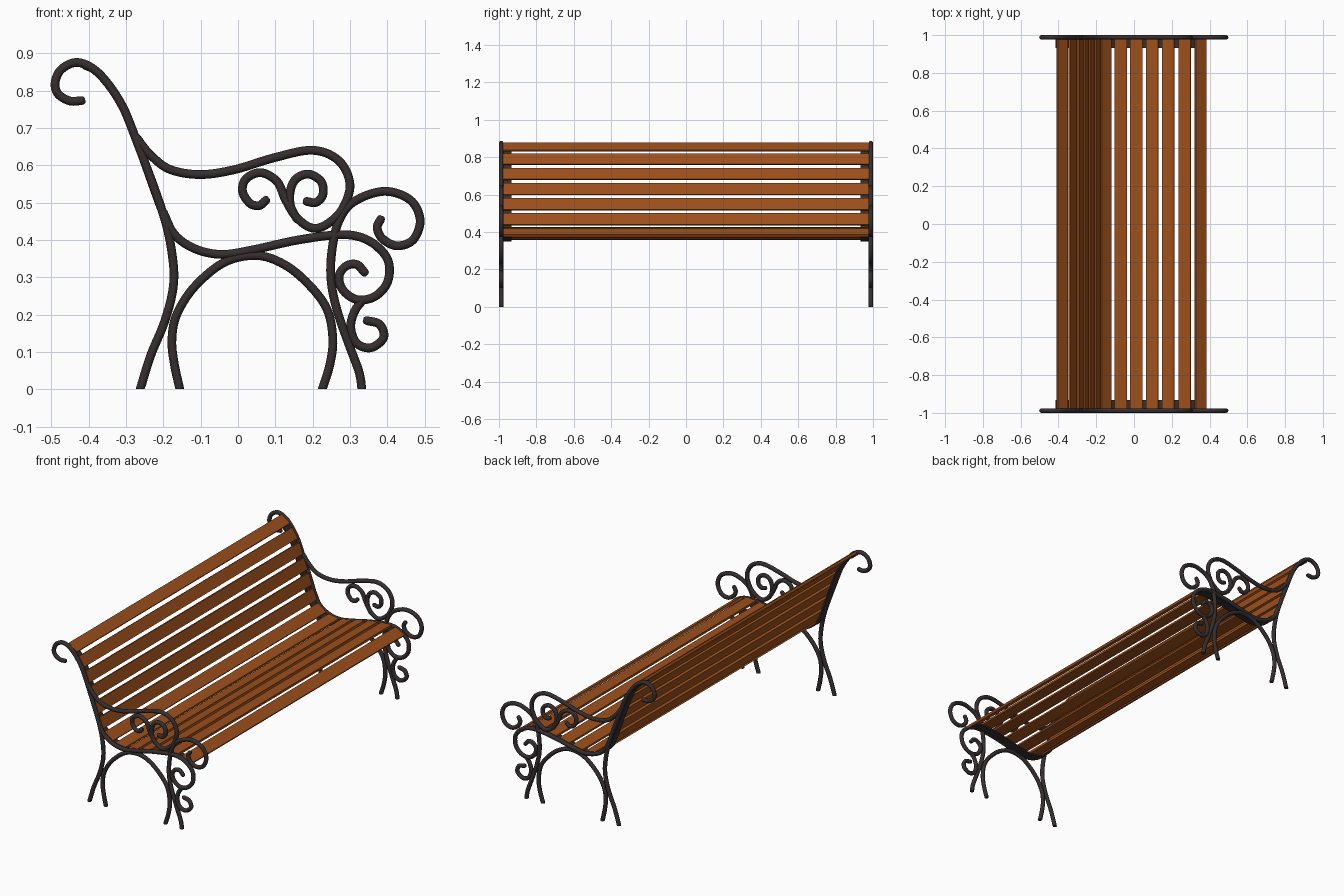
import bpy, bmesh, math
from mathutils import Vector

if "Cube" in bpy.data.objects:
    bpy.data.objects.remove(bpy.data.objects["Cube"])

def material(name, rgb):
    m = bpy.data.materials.new(name)
    m.diffuse_color = (*rgb, 1)
    m.use_nodes = True
    m.node_tree.nodes["Principled BSDF"].inputs["Base Color"].default_value = m.diffuse_color
    return m

IRON = material("dark iron", (0.036, 0.027, 0.028))
WOOD = material("brown wood", (0.335, 0.079, 0.011))
R, FRAME_Y, SLAT_HALF = 0.0117, 0.9883, 0.978

def smooth_path(flat, steps=7):
    """Catmull-Rom path through x,z points given in hundredths."""
    p = [Vector((flat[i], flat[i + 1])) / 100 for i in range(0, len(flat), 2)]
    p = [2 * p[0] - p[1]] + p + [2 * p[-1] - p[-2]]
    out = []
    for i in range(1, len(p) - 2):
        a, b, c, d = p[i - 1:i + 3]
        for k in range(steps):
            t = k / steps
            out.append(0.5 * (2 * b + (c - a) * t + (2 * a - 5 * b + 4 * c - d) * t * t
                              + (3 * b - a - 3 * c + d) * t ** 3))
    return out + [p[-2]]

def sweep(name, path, profile, y, mat, smooth):
    """Sweep a (normal, y) profile along an xz path, mirrored to the other end."""
    bm = bmesh.new()
    sizes = [1] * len(path)
    if smooth:  # rounded tips
        s = (path[0] - path[1]).normalized() * R
        e = (path[-1] - path[-2]).normalized() * R
        path = [path[0] + s * 0.85, path[0] + s * 0.5] + path + [path[-1] + e * 0.5, path[-1] + e * 0.85]
        sizes = [0.5, 0.86] + sizes + [0.86, 0.5]
    rings = []
    for i, p in enumerate(path):
        d = (path[min(i + 1, len(path) - 1)] - path[max(i - 1, 0)]).normalized()
        n = Vector((-d.y, d.x))
        rings.append([bm.verts.new((p.x + n.x * u * sizes[i], y + v * sizes[i],
                                    max(0, p.y + n.y * u * sizes[i])))
                      for u, v in profile])
    m = len(profile)
    for a, b in zip(rings, rings[1:]):
        for j in range(m):
            bm.faces.new((a[j], a[(j + 1) % m], b[(j + 1) % m], b[j]))
    bm.faces.new(rings[0])
    bm.faces.new(rings[-1])
    bmesh.ops.recalc_face_normals(bm, faces=bm.faces)
    me = bpy.data.meshes.new(name)
    bm.to_mesh(me)
    bm.free()
    me.materials.append(mat)
    ob = bpy.data.objects.new(name, me)
    bpy.context.collection.objects.link(ob)
    mod = ob.modifiers.new("other end", 'MIRROR')
    mod.use_axis = (False, True, False)
    mod.use_mirror_merge = False
    if smooth:
        bpy.ops.object.select_all(action='DESELECT')
        ob.select_set(True)
        bpy.context.view_layer.objects.active = ob
        bpy.ops.object.shade_smooth_by_angle(angle=math.radians(40))
    return ob

tube = [(R * math.cos(k * math.pi / 6), R * math.sin(k * math.pi / 6)) for k in range(12)]

# Wrought iron end frames
back = [-41.9, 77.3, -45, 77.2, -48.1, 79, -49, 82, -47.3, 85.7, -42.8, 87.5, -37.3, 84.6,
        -31.5, 76.8, -27.3, 66.9, -20, 46.8, -17.5, 35, -17.4, 27, -19.7, 18, -23.4, 9, -26.2, 0]
arm = [-27.3, 67.5, -23.6, 62.9, -18.3, 58.9, -10.2, 57.5, -1, 58.8, 9.7, 62, 20, 64, 27, 61.2,
       30, 54.8, 27.8, 48, 23.5, 44, 19.7, 43.2, 15.7, 46, 12.7, 50.8, 10.5, 55.6, 6.2, 58,
       2.2, 56.4, 1.2, 53, 3.2, 49.8, 5.7, 49.2, 7.5, 50.6]
arm_scroll = [15.8, 45.6, 14.1, 49, 14, 53, 15.5, 56.3, 18.9, 57.6, 22.3, 55.6, 22.7, 52,
              20.8, 50, 18.4, 50.3]
rail = [-20, 47.3, -17, 41.4, -11.5, 37.6, -4.3, 36.1, 4.3, 37.4, 16.3, 40, 28.4, 41.4,
        35.5, 39.5, 40.1, 34.7, 40.1, 28.8, 36.6, 24.8, 31.8, 24, 28, 26.7, 27.1, 30.4,
        29, 33, 31.8, 33.4, 33.9, 31.3]
arch = [-15.6, 0, -17.1, 7, -17.7, 13.3, -16.4, 20, -11.6, 27.5, -3.6, 34, 5, 35.8, 12.4, 33.4,
        19, 28, 23.9, 21.3, 25.4, 13.3, 24.6, 6.6, 22.6, 0]
front_leg = [33.2, 0, 32.4, 4.7, 29.7, 12, 26.5, 21.3, 24.9, 29.4, 25.2, 37.4, 27, 45, 31, 50.2,
             39, 53, 46, 50.8, 48.8, 45.4, 46.9, 40, 42.5, 38.4, 38.6, 40.4, 37.3, 43.3,
             38.2, 45.5]
leg_scroll = [33.5, 24, 31.2, 20.8, 30.2, 16.5, 31.8, 12.3, 35.6, 11.1, 39, 13.8, 38, 17.3,
              34.5, 18.4]
for name, pts in [("back_post", back), ("armrest", arm), ("armrest_scroll", arm_scroll),
                  ("seat_rail", rail), ("leg_arch", arch), ("front_leg", front_leg),
                  ("leg_scroll", leg_scroll)]:
    sweep(name, smooth_path(pts), tube, FRAME_Y, IRON, True)

# Flat support strip following the back and the seat
line = smooth_path(back[10:20] + rail[2:18])
line = [p for p in line if -0.415 < p.x < 0.38]
strip = [(-0.011, -0.025), (-0.003, -0.025), (-0.003, 0.025), (-0.011, 0.025)]
sweep("support_strip", line, strip, 0.957, IRON, False)

# Wooden slats, placed at even steps along the same line
dist = [0]
for a, b in zip(line, line[1:]):
    dist.append(dist[-1] + (b - a).length)

def at(s):
    for i in range(len(line) - 1):
        if s <= dist[i + 1] or i == len(line) - 2:
            return line[i].lerp(line[i + 1], (s - dist[i]) / (dist[i + 1] - dist[i]))

COUNT, HALF_W = 13, 0.0325
first = next(d for p, d in zip(line, dist) if p.x > -0.386)
last = dist[-1] - HALF_W
for k in range(COUNT):
    s = first + (last - first) * k / (COUNT - 1)
    a, b = at(s - HALF_W), at(s + HALF_W)
    d = (b - a).normalized()
    n = Vector((-d.y, d.x))
    c = (a + b + 2 * at(s)) / 4 + n * 0.003
    bpy.ops.mesh.primitive_cube_add(size=1, location=(c.x, 0, c.y),
                                    rotation=(0, -math.atan2(d.y, d.x), 0))
    ob = bpy.context.object
    ob.name = ("back_slat_" if k < 6 else "seat_slat_") + str(k + 1)
    ob.scale = (2 * HALF_W, 2 * SLAT_HALF, 0.013)
    ob.data.materials.append(WOOD)
